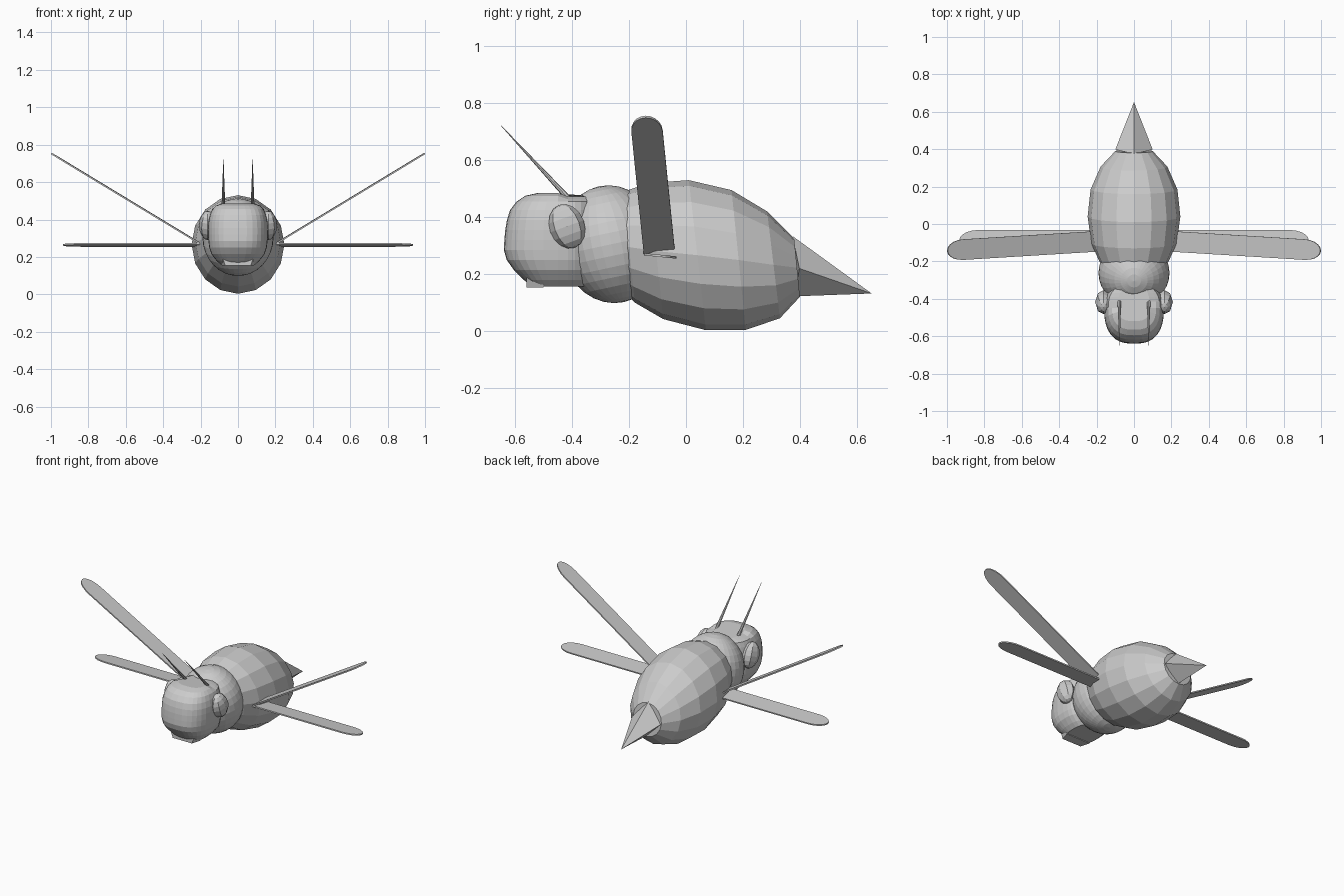
import bpy, bmesh, math
from mathutils import Vector, Matrix

if "Cube" in bpy.data.objects:
    bpy.data.objects.remove(bpy.data.objects["Cube"])

grey = bpy.data.materials.new("light grey")
grey.diffuse_color = (0.6, 0.6, 0.6, 1)
grey.use_nodes = True
grey.node_tree.nodes["Principled BSDF"].inputs["Base Color"].default_value = grey.diffuse_color


def finish(name, bm):
    bmesh.ops.recalc_face_normals(bm, faces=bm.faces)
    me = bpy.data.meshes.new(name)
    bm.to_mesh(me)
    bm.free()
    me.materials.append(grey)
    ob = bpy.data.objects.new(name, me)
    bpy.context.collection.objects.link(ob)
    return ob


def loft(name, rings):
    """Skin a list of equal-length point loops and cap both ends."""
    bm = bmesh.new()
    loops = [[bm.verts.new(p) for p in r] for r in rings]
    n = len(loops[0])
    for a, b in zip(loops, loops[1:]):
        for i in range(n):
            j = (i + 1) % n
            bm.faces.new((a[i], a[j], b[j], b[i]))
    bm.faces.new(loops[0][::-1])
    bm.faces.new(loops[-1])
    return finish(name, bm)


def ellipsoid(name, centre, radii, tilt, segs, rings):
    bm = bmesh.new()
    bmesh.ops.create_uvsphere(bm, u_segments=segs, v_segments=rings, radius=1)
    m = (Matrix.Translation(centre) @ Matrix.Rotation(math.radians(tilt), 4, 'X')
         @ Matrix.Diagonal((*radii, 1)))
    bmesh.ops.transform(bm, matrix=m, verts=bm.verts)
    return finish(name, bm)


def spow(v, e):
    return math.copysign(abs(v) ** e, v)


# Abdomen: tilted rings given by top y, z, bottom y, z and half width
sections = [(-0.28, 0.42, -0.25, 0.17, 0.12), (-0.22, 0.49, -0.18, 0.10, 0.185),
            (-0.13, 0.52, -0.08, 0.042, 0.228), (0.01, 0.53, 0.07, 0.003, 0.248),
            (0.16, 0.495, 0.21, 0.004, 0.232), (0.285, 0.42, 0.33, 0.045, 0.178),
            (0.38, 0.325, 0.40, 0.12, 0.10)]
rings = []
for ty, tz, by, bz, w in sections:
    ring = []
    for i in range(16):
        a = i * math.tau / 16
        c = math.cos(a) / 2
        ring.append((w * math.sin(a), (ty + by) / 2 + (ty - by) * c,
                     (tz + bz) / 2 + (tz - bz) * c))
    rings.append(ring)
loft("abdomen", rings)

# Sting: four-sided spike
bm = bmesh.new()
base = [bm.verts.new(p) for p in
        ((0, 0.375, 0.333), (0.1, 0.398, 0.22), (0, 0.385, 0.122), (-0.1, 0.398, 0.22))]
tip = bm.verts.new((0, 0.652, 0.132))
for i in range(4):
    bm.faces.new((base[i], base[(i + 1) % 4], tip))
bm.faces.new(base)
finish("sting", bm)

# Thorax
ellipsoid("thorax", (0, -0.262, 0.305), (0.19, 0.18, 0.208), 12, 32, 16)

# Head: boxy rounded slices given by height, front y and half width
slices = [(0.157, -0.545, 0.09), (0.18, -0.57, 0.115), (0.215, -0.605, 0.142),
          (0.25, -0.63, 0.154), (0.285, -0.64, 0.158), (0.32, -0.638, 0.16),
          (0.355, -0.635, 0.16), (0.39, -0.629, 0.158), (0.425, -0.618, 0.15),
          (0.455, -0.595, 0.138), (0.475, -0.565, 0.118), (0.485, -0.52, 0.085)]
rings = []
for z, front, w in slices:
    back = -0.32
    mid = -0.45
    ring = []
    for i in range(32):
        a = i * math.tau / 32
        s = math.sin(a)
        reach = (back - mid) if s > 0 else (mid - front)
        ring.append((w * spow(math.cos(a), 0.75), mid + reach * spow(s, 0.8),
                     z - (0.012 if s > 0 and z > 0.46 else 0)))
    rings.append(ring)
loft("head", rings)

# Jaw plate under the face
loft("jaw", [[(x * k, y, z) for x, y in
              ((-0.1, -0.5), (-0.08, -0.56), (0.08, -0.56), (0.1, -0.5))]
             for z, k in ((0.153, 0.85), (0.19, 1.0))])


def wing(name, side, root, direction, chord, length, width):
    """Thin blade with a half-round tip."""
    d = Vector(direction).normalized()
    c = Vector(chord).normalized()
    normal = d.cross(c).normalized() * 0.004
    half = width / 2
    outline = [(0, -half), (0, half)]
    for i in range(11):
        a = math.pi / 2 - i * math.pi / 10
        outline.append((length - 0.1 + 0.1 * math.cos(a), half * math.sin(a)))
    loops = []
    for s in (-1, 1):
        pts = [Vector(root) + d * u + c * v + normal * s for u, v in outline]
        loops.append([(p.x * side, p.y, p.z) for p in pts])
    loft(name, loops)


for side, label in ((-1, "left"), (1, "right")):
    # Eyes
    ellipsoid(label + "_eye", (side * 0.162, -0.418, 0.368), (0.046, 0.062, 0.08), 20, 8, 8)
    # Antennae: slender spikes
    a, b = Vector((side * 0.078, -0.415, 0.468)), Vector((side * 0.078, -0.65, 0.722))
    axis = b - a
    bm = bmesh.new()
    bmesh.ops.create_cone(bm, cap_ends=True, segments=8, radius1=0.01, radius2=0.0008,
                          depth=axis.length)
    m = Matrix.Translation((a + b) / 2) @ axis.to_track_quat('Z', 'Y').to_matrix().to_4x4()
    bmesh.ops.transform(bm, matrix=m, verts=bm.verts)
    finish(label + "_antenna", bm)
    # Wings: one raised and one level on each side
    root, end = Vector((0.2, -0.093, 0.27)), Vector((0.998, -0.142, 0.753))
    wing(label + "_upper_wing", side, root, end - root, (0, 1, 0.02),
         (end - root).length, 0.11)
    wing(label + "_lower_wing", side, (0.2, -0.09, 0.264), (1, 0, 0), (0, 1, -0.1),
         0.735, 0.115)
